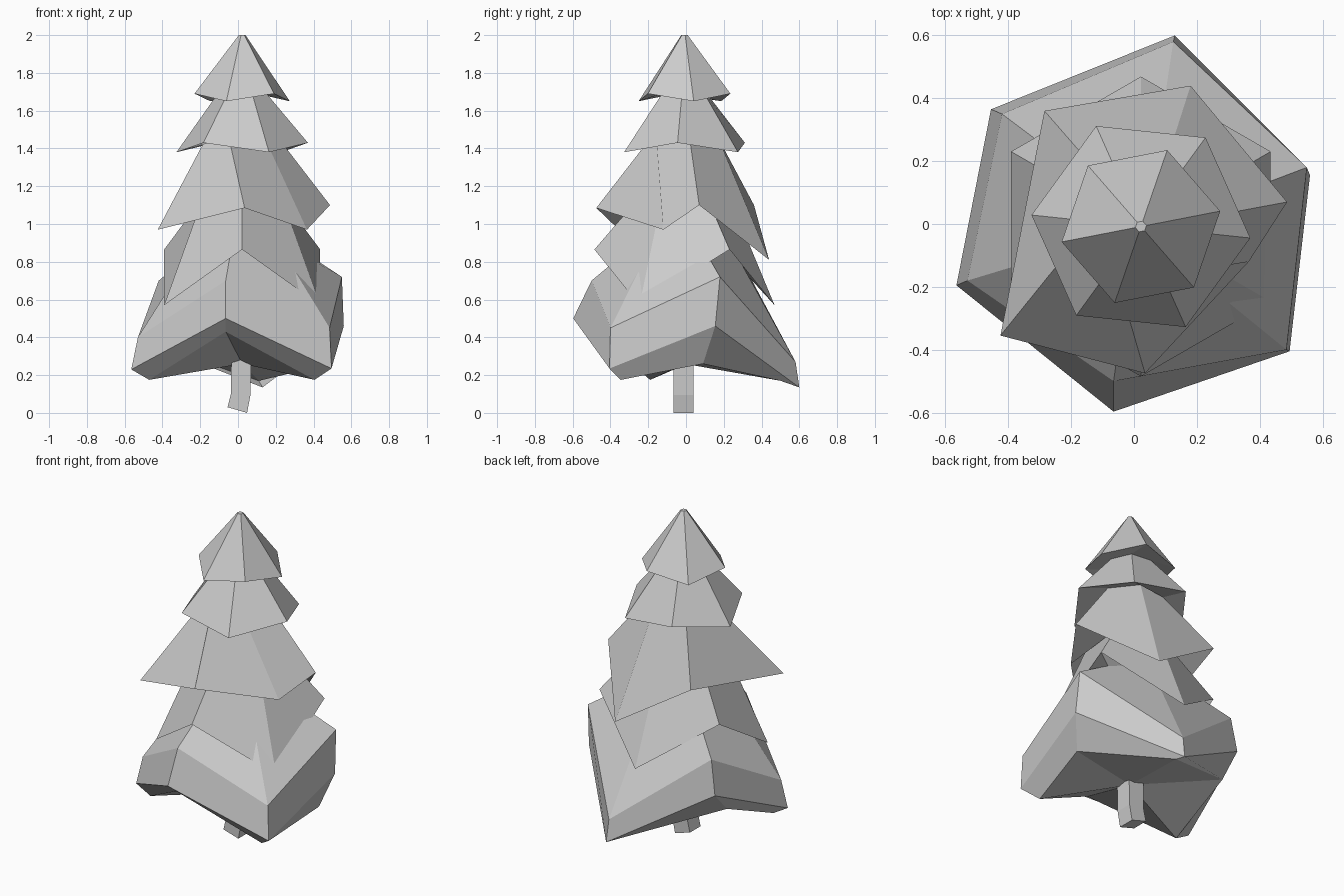
import bpy
import bmesh
from math import cos, sin, radians

if "Cube" in bpy.data.objects:
    bpy.data.objects.remove(bpy.data.objects["Cube"])

CX, CY = 0.022, -0.008  # tree axis


def ring(r, start, z_even, z_odd=None):
    """Hexagon whose corners may alternate between two heights."""
    zs = (z_even, z_even if z_odd is None else z_odd)
    return [(CX + r * cos(radians(start + 60 * i)),
             CY + r * sin(radians(start + 60 * i)), zs[i % 2]) for i in range(6)]


def loft(name, rings, base=None):
    """Skin rings from top to bottom; the base is a flat cap or a fan to a point."""
    bm = bmesh.new()
    rows = [[bm.verts.new(p) for p in r] for r in rings]
    n = len(rows[0])
    for a, b in zip(rows, rows[1:]):
        for i in range(n):
            j = (i + 1) % n
            bm.faces.new((a[i], b[i], b[j], a[j]))
    bm.faces.new(rows[0])
    last = rows[-1]
    if base:
        c = bm.verts.new(base)
        for i in range(n):
            bm.faces.new((last[(i + 1) % n], last[i], c))
    else:
        bm.faces.new(last[::-1])
    bmesh.ops.recalc_face_normals(bm, faces=bm.faces)
    mesh = bpy.data.meshes.new(name)
    bm.to_mesh(mesh)
    bm.free()
    obj = bpy.data.objects.new(name, mesh)
    bpy.context.collection.objects.link(obj)
    return obj


# Ragged hem of the middle tier
middle_hem = [(.487, .07, 1.10), (.18, .44, .81), (-.285, .36, 1.10),
              (-.425, -.355, .97), (.035, -.475, 1.085), (.365, -.12, .97)]
# Skirt: shoulder, outer hem and underside lip
shoulder = [(.55, .18, .72), (.125, .58, .27), (-.42, .35, .70),
            (-.53, -.18, .40), (-.065, -.50, .70), (.485, -.40, .45)]
hem = [(.56, .155, .46), (.13, .60, .135), (-.455, .365, .49),
       (-.565, -.195, .23), (-.065, -.597, .50), (.495, -.405, .235)]
lip = [(.495, .09, .26), (.11, .50, .17), (-.45, .24, .36),
       (-.47, -.19, .175), (-.065, -.49, .43), (.405, -.345, .175)]

# Foliage: one continuous skin, each hem folding in to the neck of the next tier
loft("foliage", [
    ring(0.018, 11, 2.0), ring(0.257, 11, 1.65, 1.69),
    ring(0.13, -6, 1.69), ring(0.35, -6, 1.43, 1.38),
    ring(0.19, 8, 1.46), middle_hem,
    ring(0.24, 30, 1.14), ring(0.477, 30, 0.865, 0.57),
    ring(0.235, 18, 0.92), shoulder, hem, lip], (CX, CY, 0.26))


# Bent square trunk with a slanted foot
def square(x0, x1, z0, z1):
    return [(x0, -.065, z0), (x1, -.065, z1), (x1, .04, z1), (x0, .04, z0)]


loft("trunk", [square(-.035, .07, .29, .29),
               square(-.038, .066, .10, .095), square(-.055, .048, .03, 0)])
